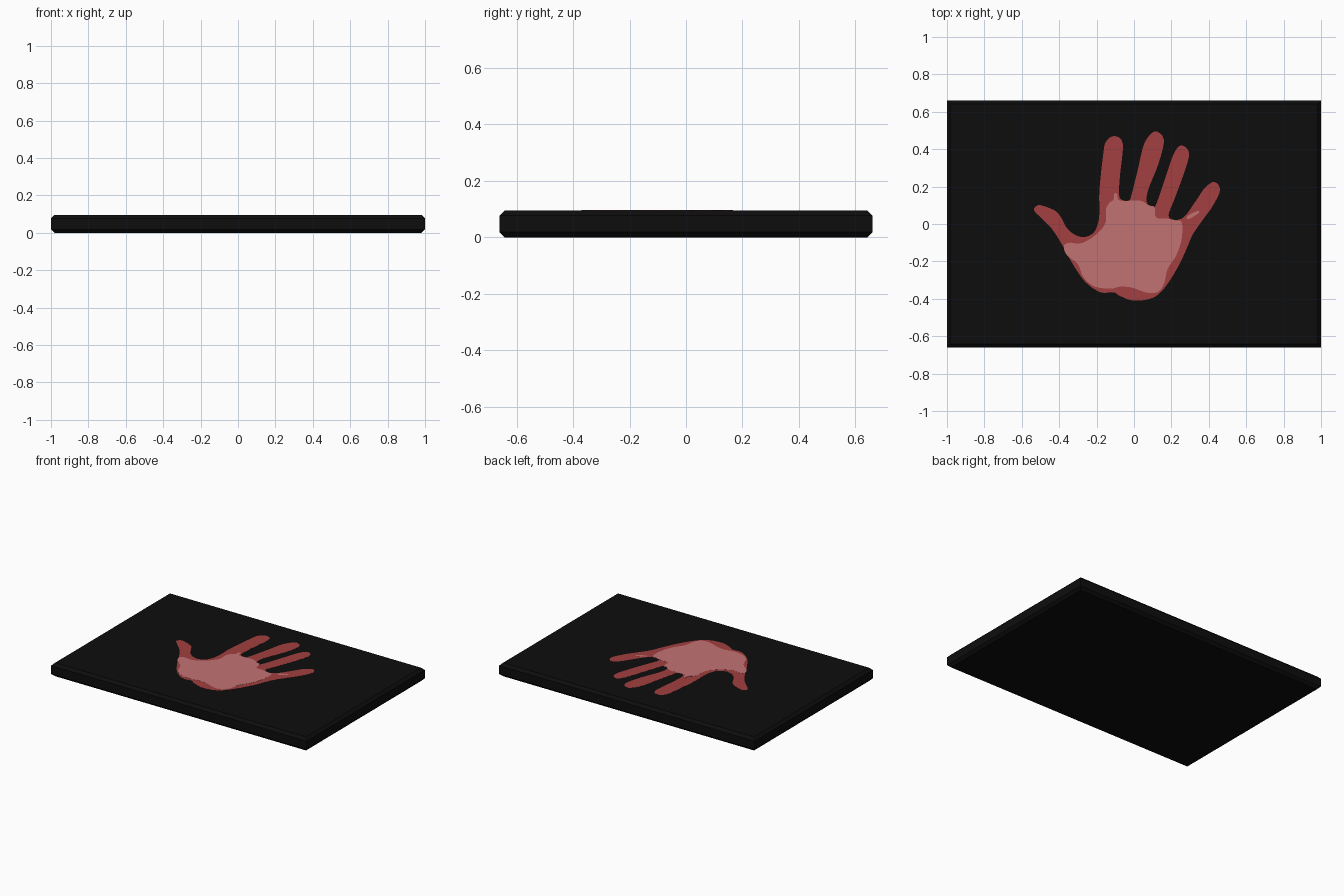
import bpy, bmesh, math
from mathutils import Vector

TOP = 0.095


def material(name, color):
    m = bpy.data.materials.new(name)
    m.diffuse_color = (*color, 1)
    return m


black = material("black", (0.004, 0.004, 0.004))
dark_red = material("dark red", (0.36, 0.05, 0.05))
light_red = material("light red", (0.54, 0.17, 0.17))


def add_object(name, bm, mat):
    bmesh.ops.recalc_face_normals(bm, faces=bm.faces)
    me = bpy.data.meshes.new(name)
    bm.to_mesh(me)
    bm.free()
    me.materials.append(mat)
    ob = bpy.data.objects.new(name, me)
    bpy.context.collection.objects.link(ob)
    return ob


def smooth_loop(flat, steps=4):
    """Closed Catmull-Rom curve through x, y pairs."""
    pts = [Vector(flat[i:i + 2]) for i in range(0, len(flat), 2)]
    n, out = len(pts), []
    for i in range(n):
        a, b, c, d = (pts[(i + k) % n] for k in (-1, 0, 1, 2))
        for s in range(steps):
            t = s / steps
            out.append(0.5 * (2 * b + (c - a) * t + (2 * a - 5 * b + 4 * c - d) * t ** 2
                              + (3 * b - a - 3 * c + d) * t ** 3))
    return out


def plate(name, loop, height, mat):
    """Thin flat paint layer resting in the slab's top face."""
    bm = bmesh.new()
    base = bm.faces.new([bm.verts.new((p.x, p.y, TOP - 0.001)) for p in loop])
    ext = bmesh.ops.extrude_face_region(bm, geom=[base])
    for v in ext["geom"]:
        if isinstance(v, bmesh.types.BMVert):
            v.co.z = TOP + height
    return add_object(name, bm, mat)


# Slab with chamfered top and bottom edges, built from stacked rectangles
bm = bmesh.new()
rings = []
for inset, z in ((0.018, 0), (0, 0.018), (0, TOP - 0.018), (0.018, TOP)):
    x, y = 1 - inset, 0.66 - inset
    rings.append([bm.verts.new((sx * x, sy * y, z))
                  for sx, sy in ((-1, -1), (1, -1), (1, 1), (-1, 1))])
for lo, hi in zip(rings, rings[1:]):
    for i in range(4):
        j = (i + 1) % 4
        bm.faces.new((lo[i], lo[j], hi[j], hi[i]))
bm.faces.new(rings[0][::-1])
bm.faces.new(rings[-1])
add_object("slab", bm, black)

# Hand silhouette: thumb, four fingers, heel of the hand
hand = [-.535, .075, -.515, .10, -.48, .095, -.42, .07, -.39, .035, -.36, -.02, -.32, -.055,
        -.27, -.07, -.22, -.05, -.195, -.005, -.185, .06, -.185, .18, -.165, .37, -.15, .44,
        -.105, .47, -.06, .43, -.075, .26, -.08, .16, -.065, .13, -.03, .125, -.015, .15,
        .02, .29, .055, .43, .11, .495, .16, .45, .13, .32, .075, .18, .07, .11, .11, .09,
        .165, .24, .21, .37, .25, .42, .295, .38, .265, .265, .215, .13, .185, .045,
        .22, .022, .27, .04, .335, .13, .38, .195, .43, .225, .46, .18, .42, .095,
        .37, .025, .315, -.055, .28, -.135, .235, -.23, .165, -.34, .10, -.395, 0, -.41,
        -.075, -.385, -.11, -.365, -.18, -.365, -.26, -.31, -.33, -.21, -.385, -.11,
        -.44, -.025, -.50, .035]
plate("hand", smooth_loop(hand), 0.0005, dark_red)

# Lighter palm area
palm = [-.375, -.115, -.34, -.10, -.29, -.105, -.235, -.08, -.18, -.035, -.15, .015, -.15, .08,
        -.13, .115, -.11, .13, -.105, .163, -.09, .16, -.075, .125, .03, .125, .08, .10,
        .11, .09, .118, .035, .17, .03, .22, .02, .255, .01, .255, -.08, .225, -.17,
        .18, -.24, .16, -.32, .125, -.365, .06, -.365, -.01, -.34, -.075, -.335, -.12, -.345,
        -.21, -.335, -.27, -.285, -.30, -.215, -.36, -.165]
plate("palm", smooth_loop(palm), 0.001, light_red)

# Small light fleck at the base of the little finger
fleck = [.28, .035, .305, .055, .345, .07, .345, .058, .315, .038, .29, .026]
plate("fleck", smooth_loop(fleck), 0.001, light_red)
